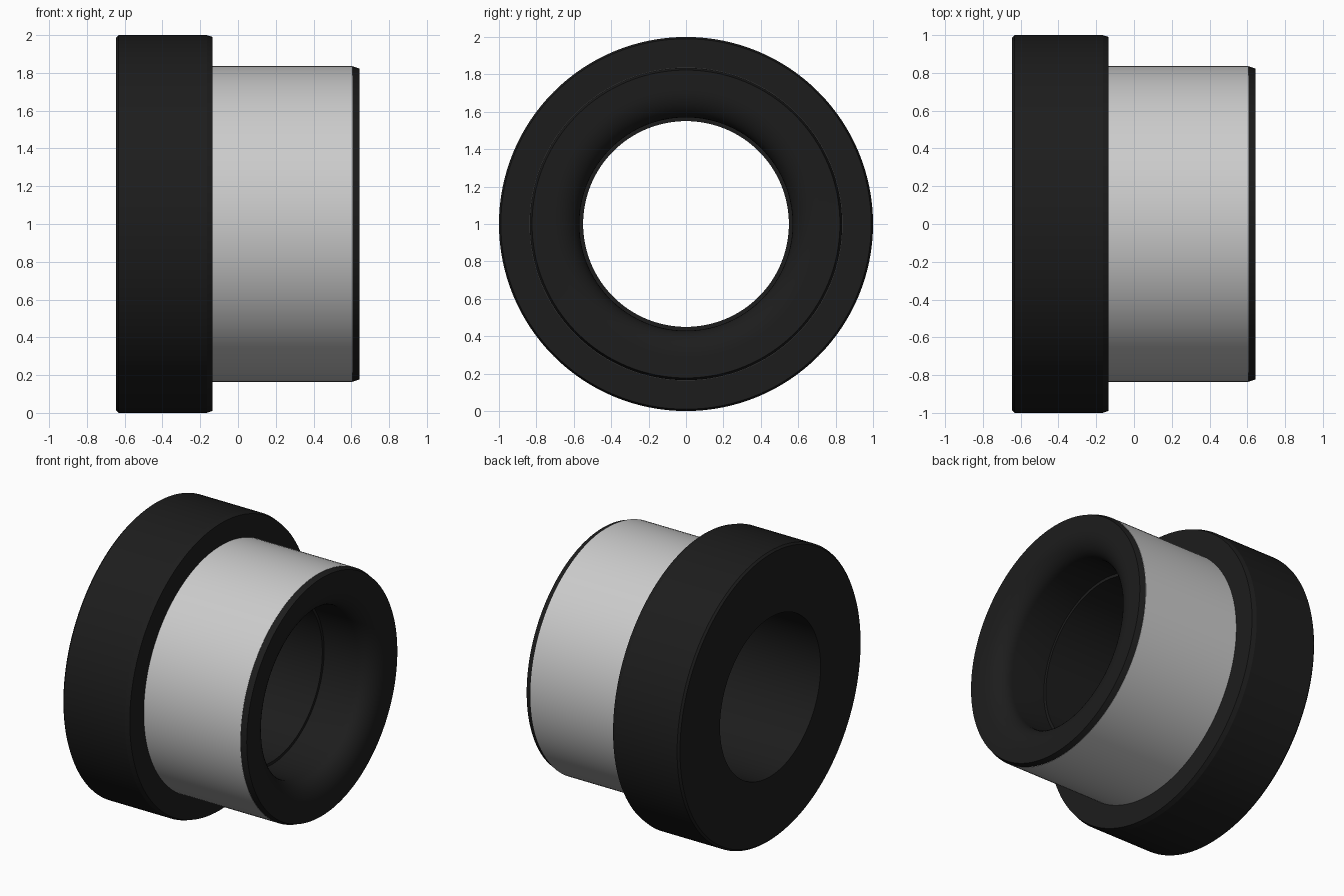
import bpy, math

if "Cube" in bpy.data.objects:
    bpy.data.objects.remove(bpy.data.objects["Cube"])

SEGMENTS = 128


def lathe(name, profile, material=None):
    """Revolve a closed (x, radius) profile around the x axis at z = 1."""
    n = len(profile)
    verts, faces = [], []
    for i in range(SEGMENTS):
        a = 2 * math.pi * i / SEGMENTS
        verts += [(x, r * math.sin(a), 1 + r * math.cos(a)) for x, r in profile]
    for i in range(SEGMENTS):
        j = (i + 1) % SEGMENTS
        for k in range(n):
            m = (k + 1) % n
            faces.append((i * n + k, i * n + m, j * n + m, j * n + k))
    mesh = bpy.data.meshes.new(name)
    mesh.from_pydata(verts, [], faces)
    obj = bpy.data.objects.new(name, mesh)
    bpy.context.collection.objects.link(obj)
    if material:
        mesh.materials.append(material)
    bpy.ops.object.select_all(action='DESELECT')
    obj.select_set(True)
    bpy.context.view_layer.objects.active = obj
    # consistent outward normals
    bpy.ops.object.mode_set(mode='EDIT')
    bpy.ops.mesh.select_all(action='SELECT')
    bpy.ops.mesh.normals_make_consistent(inside=False)
    bpy.ops.object.mode_set(mode='OBJECT')
    bpy.ops.object.shade_smooth_by_angle(angle=math.radians(18))
    return obj


black = bpy.data.materials.new("black_rubber")
black.diffuse_color = (0.012, 0.012, 0.012, 1)
black.use_nodes = True
black.node_tree.nodes["Principled BSDF"].inputs["Base Color"].default_value = black.diffuse_color

# rounded mouth of the bore, from the end face inward
mouth = [(0.52 + 0.12 * math.cos(t), 0.72 - 0.15 * math.sin(t))
         for t in (math.pi / 2 * i / 10 for i in range(11))]

# rubber body: flange, core under the sleeve, chamfered end lip, stepped bore
body = [
    (-0.645, 0.55), (-0.645, 0.987), (-0.632, 1.0), (-0.165, 1.0), (-0.135, 0.99),
    (-0.135, 0.82), (0.605, 0.82), (0.605, 0.835), (0.643, 0.823),
] + mouth + [(0.26, 0.57), (0.26, 0.55)]
lathe("rubber_body", body, black)

# metal sleeve around the core
lathe("metal_sleeve", [(-0.135, 0.82), (-0.135, 0.837), (0.605, 0.837), (0.605, 0.82)])
